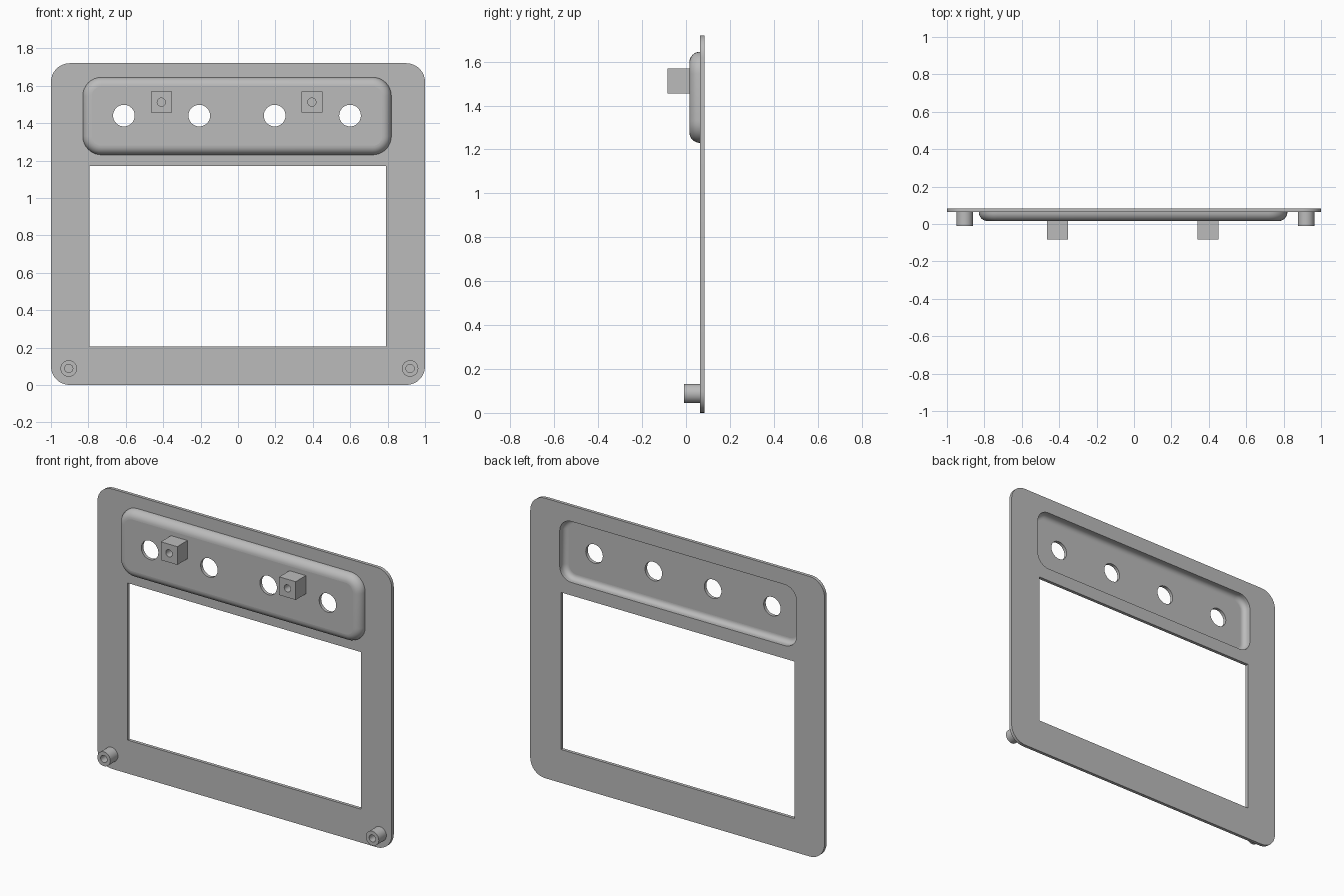
import bpy, bmesh
from math import sin, cos, pi
from mathutils import Matrix

if "Cube" in bpy.data.objects:
    bpy.data.objects.remove(bpy.data.objects["Cube"], do_unlink=True)

grey = bpy.data.materials.new("plain_grey")
grey.use_nodes = True
GREY = (0.5, 0.5, 0.5, 1)
grey.diffuse_color = GREY
grey.node_tree.nodes["Principled BSDF"].inputs["Base Color"].default_value = GREY

FRONT, BACK = 0.064, 0.084      # plate faces along y
PAN_FACE, WALL = 0.015, 0.02    # front of the raised pan and sheet thickness
PAN = (-0.83, 0.82, 1.23, 1.645)


def rounded(x0, x1, z0, z1, r=0.0, inset=0.0, steps=8):
    """Outline of a rectangle with round corners, moved inwards by inset."""
    x0, x1, z0, z1 = x0 + inset, x1 - inset, z0 + inset, z1 - inset
    r -= inset
    if r <= 0:
        return [(x0, z0), (x1, z0), (x1, z1), (x0, z1)]
    centres = [(x1 - r, z1 - r), (x0 + r, z1 - r), (x0 + r, z0 + r), (x1 - r, z0 + r)]
    return [(cx + r * cos((k + i / steps) * pi / 2), cz + r * sin((k + i / steps) * pi / 2))
            for k, (cx, cz) in enumerate(centres) for i in range(steps + 1)]


def circle(x, z, r, n=32):
    return [(x + r * cos(2 * pi * i / n), z + r * sin(2 * pi * i / n)) for i in range(n)]


def finish(name, mesh):
    obj = bpy.data.objects.new(name, mesh)
    bpy.context.collection.objects.link(obj)
    mesh.materials.clear()
    mesh.materials.append(grey)
    bpy.ops.object.select_all(action='DESELECT')
    obj.select_set(True)
    bpy.context.view_layer.objects.active = obj
    bpy.ops.object.shade_smooth_by_angle(angle=pi / 6)
    return obj


def sheet(name, outlines, y0, y1):
    """Fill the first outline, cut the others out of it, and extrude from y0 to y1."""
    curve = bpy.data.curves.new(name, 'CURVE')
    curve.dimensions = '2D'
    curve.fill_mode = 'BOTH'
    curve.extrude = (y1 - y0) / 2
    for pts in outlines:
        spline = curve.splines.new('POLY')
        spline.points.add(len(pts) - 1)
        for p, (x, z) in zip(spline.points, pts):
            p.co = (x, z, 0, 1)
        spline.use_cyclic_u = True
    temp = bpy.data.objects.new(name + "_curve", curve)
    bpy.context.collection.objects.link(temp)
    graph = bpy.context.evaluated_depsgraph_get()
    mesh = bpy.data.meshes.new_from_object(temp.evaluated_get(graph))
    bpy.data.objects.remove(temp, do_unlink=True)
    mesh.transform(Matrix.Translation((0, (y0 + y1) / 2, 0)) @ Matrix.Rotation(pi / 2, 4, 'X'))
    bm = bmesh.new()
    bm.from_mesh(mesh)
    bmesh.ops.remove_doubles(bm, verts=bm.verts, dist=1e-5)
    bmesh.ops.recalc_face_normals(bm, faces=bm.faces)
    bm.to_mesh(mesh)
    bm.free()
    return finish(name, mesh)


# Flat frame with the window and the opening behind the pan
sheet("frame_plate", [rounded(-1, 1, 0, 1.72, 0.1),
                      rounded(-0.795, 0.79, 0.205, 1.17),
                      rounded(*PAN, 0.1, WALL)], FRONT, BACK)

# Pan floor with four round holes
DEPTH = FRONT - PAN_FACE
sheet("pan_floor", [rounded(*PAN, 0.1, DEPTH)] +
      [circle(-0.61 + 0.403 * i, 1.44, 0.058) for i in range(4)],
      PAN_FACE, PAN_FACE + WALL)

# Curved pan wall: outer and inner quarter rounds swept around the outline
arc = [i / 8 * pi / 2 for i in range(9)]


def quarter(r):
    return [(DEPTH - r * cos(a), FRONT - r * sin(a)) for a in arc]


bm = bmesh.new()
for profile in (quarter(DEPTH), quarter(DEPTH - WALL)):
    rings = [[bm.verts.new((x, y, z)) for x, z in rounded(*PAN, 0.1, inset)]
             for inset, y in profile]
    inner = profile[0][0] > 0
    for a, b in zip(rings, rings[1:]):
        for i in range(len(a)):
            j = (i + 1) % len(a)
            face = [a[i], b[i], b[j], a[j]]
            # outer side faces the front, inner side faces the back
            bm.faces.new(face if inner else face[::-1])
bm.normal_update()
for want_front in (True, False):
    half = len(bm.faces) // 2
    bm.faces.ensure_lookup_table()
    part = bm.faces[:half] if want_front else bm.faces[half:]
    total = sum(f.normal.y * f.calc_area() for f in part)
    if (total > 0) == want_front:
        bmesh.ops.reverse_faces(bm, faces=part)
wall_mesh = bpy.data.meshes.new("pan_wall")
bm.to_mesh(wall_mesh)
bm.free()
finish("pan_wall", wall_mesh)

# Square mounting blocks and round bosses, each with a screw hole
for side, x, boss_x in (("right", -0.41, -0.905), ("left", 0.395, 0.92)):
    sheet(side + "_mounting_block",
          [rounded(x - 0.056, x + 0.056, 1.456, 1.568), circle(x, 1.512, 0.022, 24)],
          -BACK, PAN_FACE)
    sheet(side + "_boss",
          [circle(boss_x, 0.088, 0.044), circle(boss_x, 0.088, 0.022, 24)],
          -0.01, FRONT)
